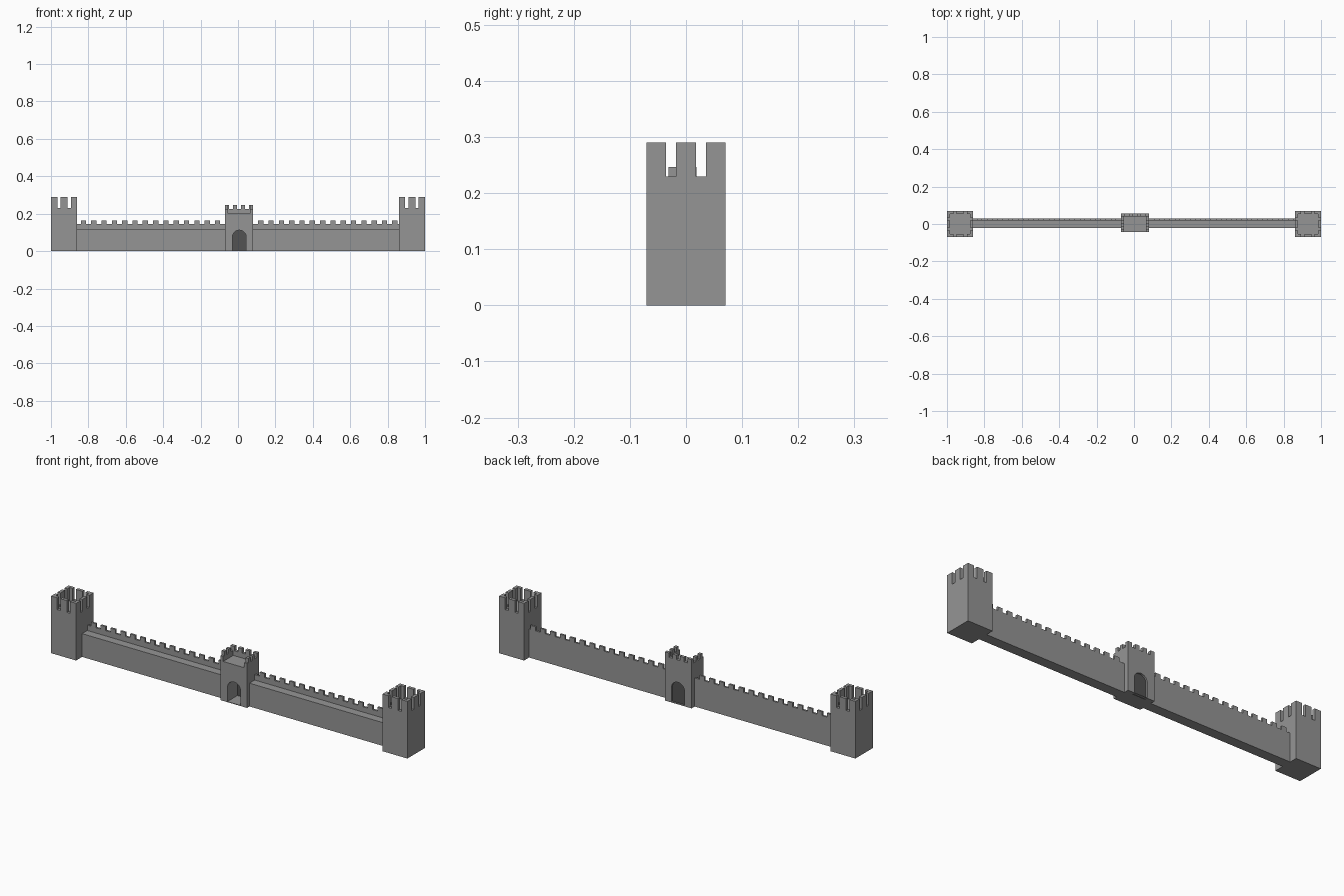
import bpy, bmesh, math

if "Cube" in bpy.data.objects:
    bpy.data.objects.remove(bpy.data.objects["Cube"])


def material(name, v):
    m = bpy.data.materials.new(name)
    m.diffuse_color = (v, v, v, 1)
    m.use_nodes = True
    m.node_tree.nodes["Principled BSDF"].inputs["Base Color"].default_value = m.diffuse_color
    return m


STONE = material("grey stone", 0.30)
DARK = material("dark gate", 0.085)


def finish(name, bm, mat):
    bmesh.ops.recalc_face_normals(bm, faces=bm.faces)
    me = bpy.data.meshes.new(name)
    bm.to_mesh(me)
    bm.free()
    me.materials.append(mat)
    ob = bpy.data.objects.new(name, me)
    bpy.context.collection.objects.link(ob)
    return ob


def prism(bm, pts, to3d, offset):
    """Extrude a closed profile along an offset vector."""
    f = bm.faces.new([bm.verts.new(to3d(*p)) for p in pts])
    ext = bmesh.ops.extrude_face_region(bm, geom=[f])
    vs = [v for v in ext["geom"] if isinstance(v, bmesh.types.BMVert)]
    bmesh.ops.translate(bm, verts=vs, vec=offset)


def box(bm, x0, x1, y0, y1, z0, z1):
    prism(bm, [(x0, y0), (x1, y0), (x1, y1), (x0, y1)],
          lambda x, y: (x, y, z0), (0, 0, z1 - z0))


def parapet(bm, axis, a, b, c, thick, z0, zc, z1, merlons):
    """Crenellated strip from a to b along an axis, starting at c across it."""
    pts = [(a, z0)]
    for m0, m1 in merlons:
        for p in ((m0, zc), (m0, z1), (m1, z1), (m1, zc)):
            pts.append(p)
    pts.append((b, z0))
    if merlons[0][0] > a + 1e-5:
        pts.insert(1, (a, zc))
    else:
        pts.pop(1)
    if merlons[-1][1] < b - 1e-5:
        pts.insert(-1, (b, zc))
    else:
        pts.pop(-2)
    if axis == "x":
        prism(bm, pts, lambda u, z: (u, c, z), (0, thick, 0))
    else:
        prism(bm, pts, lambda u, z: (c, u, z), (thick, 0, 0))


# End towers: solid body with a hollow crenellated top
for side, cx in (("left", -0.93), ("right", 0.93)):
    bm = bmesh.new()
    h, t, floor = 0.07, 0.016, 0.222
    box(bm, cx - h, cx + h, -h, h, 0, floor)
    spans = [(-h, -0.036), (-0.018, 0.018), (0.036, h)]
    for c in (-h, h - t):
        parapet(bm, "x", cx - h, cx + h, c, t, floor, 0.23, 0.29,
                [(cx + s, cx + e) for s, e in spans])
        inner = [(-h + t, -0.036), (-0.018, 0.018), (0.036, h - t)]
        parapet(bm, "y", -h + t, h - t, cx + c, t, floor, 0.23, 0.29, inner)
    finish(side + "_tower", bm, STONE)

# Curtain walls: walkway in front, crenellated parapet at the back
for side, x0, x1, first in (("left", -0.86, -0.07, -0.826),
                            ("right", 0.08, 0.86, 0.122)):
    bm = bmesh.new()
    box(bm, x0, x1, -0.022, 0.03, 0, 0.118)
    parapet(bm, "x", x0, x1, 0.02, 0.01, 0.118, 0.145, 0.165,
            [(first + i * 0.0551 - 0.014, first + i * 0.0551 + 0.014)
             for i in range(14)])
    finish(side + "_wall", bm, STONE)

# Gatehouse body: outline with an arched passage, extruded front to back
X0, X1, Y0, Y1, TOP = -0.07, 0.08, -0.042, 0.055, 0.2
gx, r, spring = 0.007, 0.037, 0.075
arch = [(gx - r, 0)]
arch += [(gx - r * math.cos(math.pi * i / 12), spring + r * math.sin(math.pi * i / 12))
         for i in range(13)]
arch += [(gx + r, 0)]
bm = bmesh.new()
prism(bm, [(X0, 0)] + arch + [(X1, 0), (X1, TOP), (X0, TOP)],
      lambda x, z: (x, Y0, z), (0, Y1 - Y0, 0))
finish("gatehouse", bm, STONE)

# Gatehouse parapet: sides and back, open at the front
bm = bmesh.new()
t = 0.016
parapet(bm, "x", X0, X1, Y1 - t, t, TOP, 0.225, 0.247,
        [(X0, -0.048), (-0.027, -0.005), (0.015, 0.037), (0.058, X1)])
for c in (X0, X1 - t):
    parapet(bm, "y", Y0, Y1 - t, c, t, TOP, 0.225, 0.247,
            [(-0.031, -0.014), (0.002, 0.019)])
finish("gatehouse_parapet", bm, STONE)

# Passage floor and closed gate
bm = bmesh.new()
box(bm, gx - r, gx + r, Y0, Y1, 0, 0.003)
finish("passage_floor", bm, STONE)
bm = bmesh.new()
prism(bm, arch, lambda x, z: (x, 0.038, z), (0, 0.008, 0))
finish("gate_door", bm, DARK)
